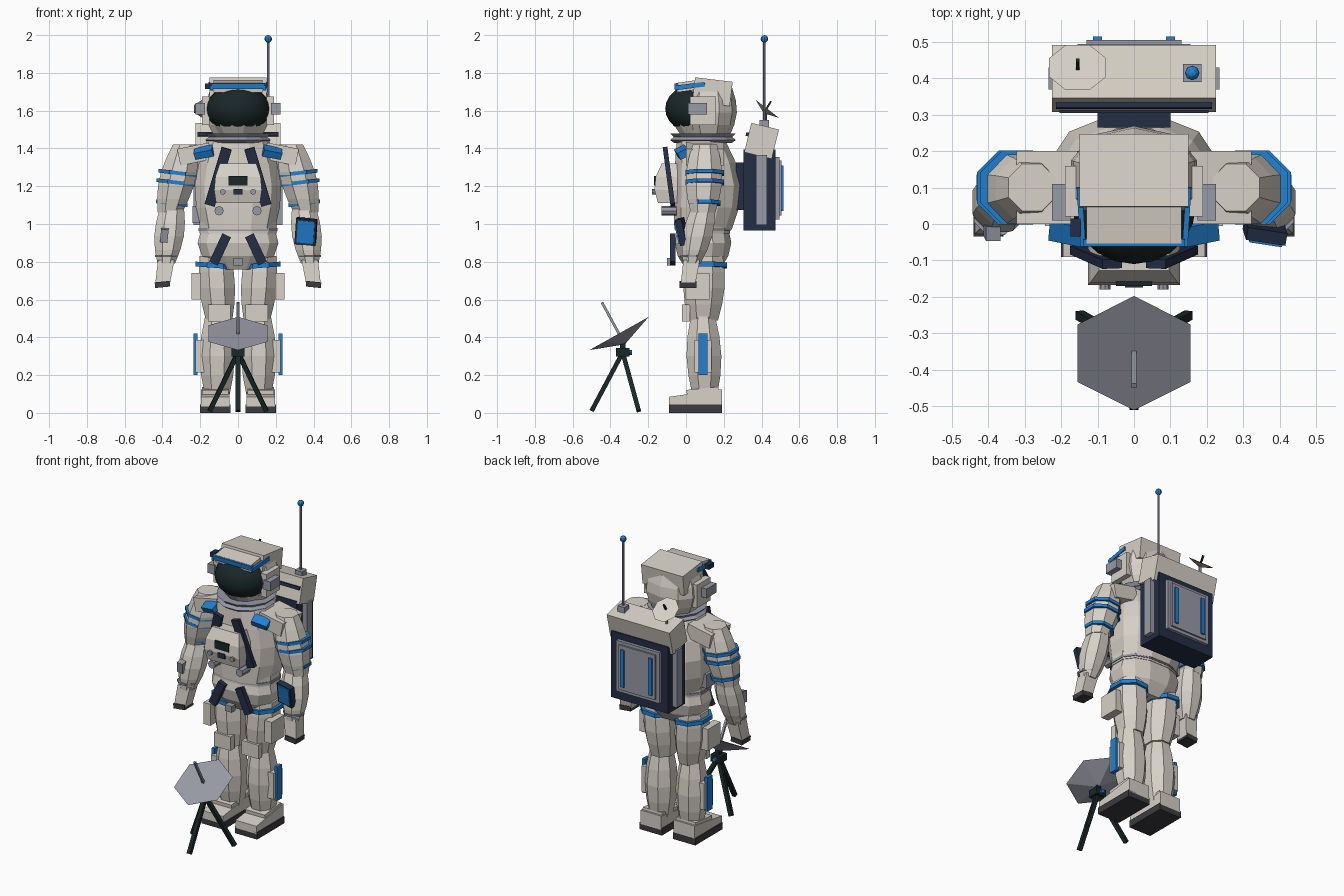
import bpy, bmesh, math
from mathutils import Vector, Matrix, Euler

if "Cube" in bpy.data.objects:
    bpy.data.objects.remove(bpy.data.objects["Cube"], do_unlink=True)


def material(name, red, green, blue):
    mat = bpy.data.materials.new(name)
    mat.use_nodes = True
    mat.diffuse_color = (red, green, blue, 1)
    mat.node_tree.nodes["Principled BSDF"].inputs["Base Color"].default_value = mat.diffuse_color
    return mat


WHITE = material("warm white", .68, .64, .57)
BLUE = material("bright blue", .015, .22, .64)
NAVY = material("navy", .017, .027, .06)
GREY = material("cool grey", .31, .32, .38)
BLACK = material("green black", .01, .02, .02)
SOLE = material("sole grey", .045, .045, .05)
SIDES = (("left", 1), ("right", -1))


def finish(name, bm, mat):
    bmesh.ops.recalc_face_normals(bm, faces=bm.faces)
    mesh = bpy.data.meshes.new(name)
    bm.to_mesh(mesh)
    bm.free()
    mesh.materials.append(mat)
    ob = bpy.data.objects.new(name, mesh)
    bpy.context.collection.objects.link(ob)
    return ob


def box(name, mat, at, size, rot=(0, 0, 0), s=1):
    """Block; s = -1 mirrors it to the right side."""
    bm = bmesh.new()
    bmesh.ops.create_cube(bm, size=1, matrix=Matrix.Diagonal((*size, 1)))
    turn = Euler((rot[0], rot[1] * s, rot[2] * s)).to_matrix().to_4x4()
    bm.transform(Matrix.Translation((at[0] * s, at[1], at[2])) @ turn)
    return finish(name, bm, mat)


def bar(name, mat, start, end, width, depth, s=1, sides=4):
    """Straight strap or rod between two points."""
    start, end = (Vector((p[0] * s, p[1], p[2])) for p in (start, end))
    along = (end - start).normalized()
    across = (Vector((1, 0, 0)) - along * along.x).normalized()
    turn = Matrix((across, along.cross(across), along)).transposed().to_4x4()
    size = Matrix.Diagonal((width, depth, (end - start).length, 1))
    bm = bmesh.new()
    if sides == 4:
        bmesh.ops.create_cube(bm, size=1)
    else:
        bmesh.ops.create_cone(bm, cap_ends=True, segments=sides, radius1=.5, radius2=.5, depth=1)
    bm.transform(Matrix.Translation((start + end) / 2) @ turn @ size)
    return finish(name, bm, mat)


def limb(name, mat, low, high, radii, bulge=0, lean=0, flat=1, s=1, sides=8, steps=4, power=1, tilt=0):
    """Faceted barrel: its radius swells and its middle leans by a sine rule."""
    bm = bmesh.new()
    rows = []
    for step in range(steps + 1):
        t = step / steps
        swell = math.sin(math.pi * t)
        centre = Vector(low).lerp(Vector(high), t)
        radius = radii[0] + (radii[1] - radii[0]) * t + bulge * swell
        row = []
        for i in range(sides):
            angle = 2 * math.pi * (i + .5) / sides
            c, d = (math.copysign(abs(f(angle)) ** power, f(angle)) * radius for f in (math.cos, math.sin))
            row.append(bm.verts.new(((centre.x + c) * s, centre.y + lean * swell + d * flat, centre.z + c * tilt)))
        rows.append(row)
    for a, b in zip(rows, rows[1:]):
        for i in range(sides):
            bm.faces.new((a[i], a[i - 1], b[i - 1], b[i]))
    bm.faces.new(rows[0])
    bm.faces.new(rows[-1])
    return finish(name, bm, mat)


def ring(name, mat, at, radius, height, **shape):
    half = Vector((0, 0, height / 2))
    return limb(name, mat, Vector(at) - half, Vector(at) + half, (radius, radius), steps=1, **shape)


def ball(name, mat, at, radii, segments, rows):
    bm = bmesh.new()
    bmesh.ops.create_uvsphere(bm, u_segments=segments, v_segments=rows, radius=1)
    bm.transform(Matrix.Translation(at) @ Matrix.Diagonal((*radii, 1)))
    return finish(name, bm, mat)


def dish(name, mat, at, radius, depth, pitch, sides, spin=0):
    """Shallow cone with a flat open side, pitched about x."""
    bm = bmesh.new()
    bmesh.ops.create_cone(bm, cap_ends=True, segments=sides, radius1=0, radius2=radius, depth=depth)
    bmesh.ops.remove_doubles(bm, verts=bm.verts, dist=.001)
    bm.transform(Matrix.Translation(at) @ Matrix.Rotation(pitch, 4, "X")
                 @ Matrix.Translation((0, 0, -depth / 2)) @ Matrix.Rotation(spin, 4, "Z"))
    return finish(name, bm, mat)


# Torso, pelvis and belt
trunk = dict(sides=12, power=.8)
limb("torso", WHITE, low=(0, .09, .97), high=(0, .08, 1.44), radii=(.2, .17), bulge=.05, lean=.03, flat=.78, **trunk)
limb("pelvis", WHITE, low=(0, .09, .76), high=(0, .09, .97), radii=(.13, .2), bulge=.05, flat=.7, steps=3, **trunk)
ring("belt", WHITE, at=(0, .09, .98), radius=.21, height=.06, flat=.7, **trunk)
ring("belt_trim", GREY, at=(0, .09, .97), radius=.215, height=.015, flat=.7, **trunk)
box("belt_buckle", GREY, at=(0, -.08, .8), size=(.05, .04, .04))
box("hip_pack", GREY, at=(-.22, .09, 1.05), size=(.04, .08, .09))

# Collar and helmet
limb("collar_lower", GREY, low=(0, .09, 1.43), high=(0, .09, 1.46), radii=(.16, .16), bulge=.02, steps=2, sides=12)
limb("collar_upper", GREY, low=(0, .09, 1.46), high=(0, .09, 1.48), radii=(.16, .18), steps=1, sides=12)
limb("helmet_shell", WHITE, low=(0, .12, 1.46), high=(0, .12, 1.72), radii=(.13, .15), bulge=.04, flat=.83, sides=10, power=.85)
limb("chin_guard", WHITE, low=(0, .07, 1.47), high=(0, .06, 1.54), radii=(.1, .14), steps=1, sides=12)
visor = ball("visor", BLACK, at=(0, .05, 1.61), radii=(.17, .16, .13), segments=20, rows=12)
visor.data.shade_smooth()
box("helmet_top", WHITE, at=(0, .14, 1.7), size=(.3, .2, .13), rot=(-.12, 0, 0))
box("helmet_brow", WHITE, at=(0, .01, 1.73), size=(.26, .12, .05), rot=(.14, 0, 0))
box("brow_stripe", BLUE, at=(0, -.05, 1.73), size=(.28, .02, .03), rot=(.14, 0, 0))
box("helmet_lamp", NAVY, at=(-.16, -.01, 1.73), size=(.03, .05, .03))
for side, s in SIDES:
    bar(side + "_brow_stripe", BLUE, start=(.14, -.06, 1.72), end=(.15, .1, 1.74), width=.015, depth=.025, s=s)
    box(side + "_helmet_cheek", WHITE, at=(.17, .09, 1.6), size=(.04, .14, .15), s=s)
    box(side + "_ear_unit", GREY, at=(.2, .06, 1.61), size=(.05, .1, .06), s=s)

# Chest control box, straps and tags
limb("chest_box", WHITE, low=(0, -.09, 1.11), high=(0, -.08, 1.32), radii=(.12, .1), bulge=.02, lean=-.02,
     flat=.5, sides=4, steps=3, power=.1)
box("chest_screen", BLACK, at=(0, -.16, 1.23), size=(.1, .02, .05))
box("chest_switch", NAVY, at=(0, -.165, 1.17), size=(.05, .02, .03))
for side, s in SIDES:
    bar(side + "_chest_button", GREY, start=(.08, -.14, 1.17), end=(.08, -.18, 1.17), width=.03, depth=.03, s=s, sides=8)
    bar(side + "_chest_knob", GREY, start=(.1, -.05, 1.07), end=(.1, -.13, 1.07), width=.05, depth=.05, s=s, sides=8)
    bar(side + "_chest_strap", NAVY, start=(.06, -.11, 1.4), end=(.15, -.07, 1.1), width=.055, depth=.025, s=s)
    bar(side + "_hip_strap", NAVY, start=(.06, -.07, .94), end=(.13, -.07, .79), width=.05, depth=.03, s=s)
    box(side + "_shoulder_tag", BLUE, at=(.18, -.02, 1.38), size=(.1, .06, .04), rot=(.5, .2, .2), s=s)

# Arms, cuffs and hands
for side, s in SIDES:
    box(side + "_shoulder_pad", WHITE, at=(.23, .1, 1.37), size=(.17, .2, .09), rot=(0, .2, 0), s=s)
    limb(side + "_upper_arm", WHITE, low=(.36, .09, 1.06), high=(.28, .1, 1.42), radii=(.07, .07), bulge=.035, s=s, steps=5)
    limb(side + "_forearm", WHITE, low=(.38, .03, .79), high=(.35, .09, 1.08), radii=(.05, .07), bulge=.025, s=s)
    for label, height, x in (("top", 1.27, .32), ("middle", 1.22, .33), ("lower", 1.11, .35)):
        radius = .09 if label == "lower" else .11
        ring(f"{side}_{label}_arm_band", BLUE, at=(x, .1, height), radius=radius, height=.02, s=s, tilt=.12)
    ring(side + "_cuff", GREY, at=(.38, .03, .83), radius=.065, height=.012, s=s)
    limb(side + "_hand", WHITE, low=(.4, .01, .68), high=(.38, .03, .81), radii=(.04, .045), s=s, sides=4, steps=2, power=.1)
    box(side + "_fingertips", SOLE, at=(.4, .01, .68), size=(.08, .09, .03), rot=(0, .1, 0), s=s)
screen_turn = (.2, .1, -.15)
box("left_wrist_screen_frame", NAVY, at=(.36, -.02, .96), size=(.11, .035, .14), rot=screen_turn)
box("left_wrist_screen", BLUE, at=(.36, -.03, .96), size=(.09, .03, .12), rot=screen_turn)
box("right_wrist_control", GREY, at=(-.39, -.02, .94), size=(.04, .04, .07), rot=(.2, .1, 0))

# Legs and boots
for side, s in SIDES:
    limb(side + "_thigh", WHITE, low=(.1, .09, .49), high=(.12, .1, .83), radii=(.075, .09), bulge=.02, flat=1.15, s=s)
    limb(side + "_shin", WHITE, low=(.11, .1, .09), high=(.11, .09, .51), radii=(.07, .07), bulge=.03, s=s)
    ring(side + "_thigh_band", BLUE, at=(.12, .1, .78), radius=.115, height=.025, flat=1.1, s=s, tilt=.08)
    box(side + "_thigh_pouch", WHITE, at=(.22, .06, .67), size=(.05, .13, .14), s=s)
    box(side + "_knee_pad", WHITE, at=(.1, 0, .53), size=(.12, .04, .09), s=s)
    box(side + "_shin_pad", WHITE, at=(.2, .09, .3), size=(.05, .09, .17), s=s)
    box(side + "_shin_stripe", BLUE, at=(.225, .09, .31), size=(.02, .05, .22), s=s)
    boot = box(side + "_boot", WHITE, at=(.12, .05, .08), size=(.15, .28, .09), s=s)
    for v in boot.data.vertices:  # slope the boot down to the toe
        if v.co.z > .1 and v.co.y < 0:
            v.co.z -= .04
    box(side + "_boot_instep", WHITE, at=(.12, .09, .1), size=(.14, .17, .06), rot=(.1, 0, 0), s=s)
    box(side + "_sole", SOLE, at=(.12, .05, .022), size=(.16, .28, .044), s=s)

# Backpack
lid_turn = (-.24, 0, 0)
box("pack_body", NAVY, at=(0, .39, 1.18), size=(.41, .17, .43))
box("pack_mount", NAVY, at=(0, .29, 1.2), size=(.2, .05, .25))
box("pack_lid", WHITE, at=(0, .4, 1.44), size=(.45, .15, .16), rot=lid_turn)
box("pack_lid_slot", NAVY, at=(0, .325, 1.475), size=(.43, .015, .02), rot=lid_turn)
box("pack_back_frame", GREY, at=(0, .48, 1.19), size=(.31, .03, .33))
box("pack_back_panel", GREY, at=(0, .49, 1.19), size=(.26, .03, .29))
for side, s in SIDES:
    box(side + "_pack_side_panel", GREY, at=(.21, .4, 1.18), size=(.05, .06, .37), s=s)
    box(side + "_pack_stripe", BLUE, at=(.1, .51, 1.19), size=(.024, .01, .24), s=s)

# Antenna and small pack dish
mast = Vector((.16, .415, 1.52))
box("antenna_base", GREY, at=mast, size=(.05, .05, .06))
bar("antenna_rod", GREY, start=mast, end=mast + Vector((0, 0, .46)), width=.013, depth=.013, sides=6)
ball("antenna_tip", BLUE, at=mast + Vector((0, 0, .46)), radii=(.02, .02, .02), segments=8, rows=6)
stem = Vector((-.155, .42, 1.6))
bar("pack_dish_stem", GREY, start=stem - Vector((0, 0, .1)), end=stem, width=.016, depth=.016, sides=6)
dish("pack_dish", WHITE, at=stem + Vector((0, .01, .01)), radius=.085, depth=.03, pitch=-.66, sides=8, spin=math.pi / 8)
bar("pack_dish_feed", BLACK, start=stem, end=stem + Vector((0, .03, .05)), width=.01, depth=.01)

# Ground dish on a tripod
hub = Vector((0, -.335, .32))
dish("ground_dish", GREY, at=(0, -.355, .42), radius=.18, depth=.065, pitch=.51, sides=6)
bar("ground_dish_feed", GREY, start=(0, -.35, .41), end=(0, -.445, .585), width=.014, depth=.014)
box("tripod_hub", BLACK, at=hub, size=(.07, .07, .045))
bar("tripod_neck", BLACK, start=hub, end=hub + Vector((0, 0, .06)), width=.03, depth=.03)
bar("tripod_knob", BLUE, start=hub, end=hub + Vector((0, .05, 0)), width=.025, depth=.025, sides=8)
for label, foot in (("front", (0, -.5, .01)), ("left", (.15, -.25, .01)), ("right", (-.15, -.25, .01))):
    bar(label + "_tripod_leg", BLACK, start=hub, end=foot, width=.024, depth=.024)
